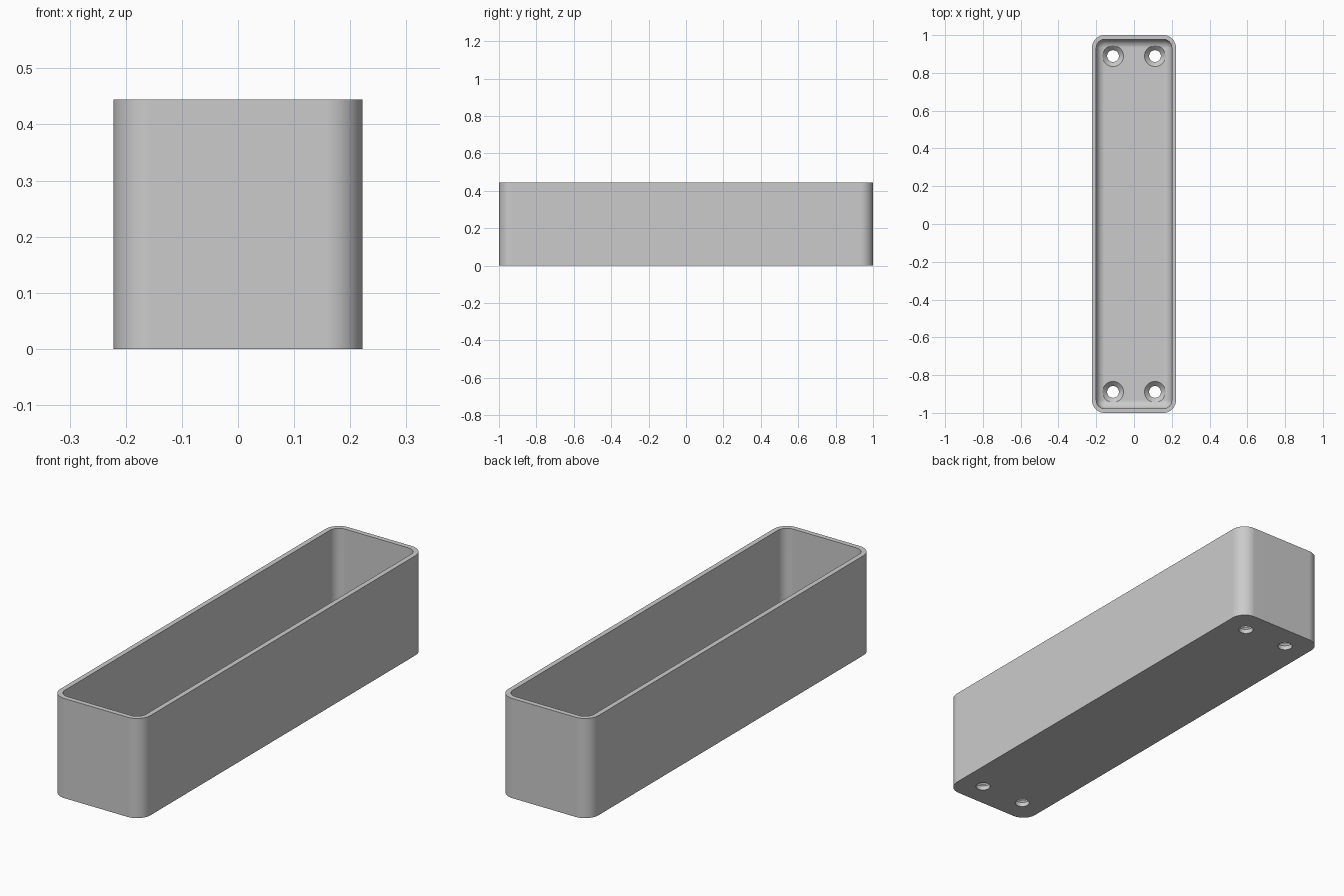
import bpy
import bmesh
from math import cos, sin, pi, radians

cube = bpy.data.objects.get("Cube")
if cube:
    bpy.data.objects.remove(cube, do_unlink=True)

# Main dimensions, all multiples of one unit
U = 2 / 90
HALF_X, HALF_Y, HEIGHT = 10 * U, 45 * U, 20 * U
WALL, FLOOR, CORNER, FILLET = U, 2 * U, 3 * U, 2 * U
HOLE_X, HOLE_Y, HOLE_R, SINK_R = 5 * U, 40 * U, 1.4 * U, 2.5 * U

grey = bpy.data.materials.new("light grey")
grey.use_nodes = True
colour = (0.6, 0.6, 0.6, 1)
grey.diffuse_color = colour
grey.node_tree.nodes["Principled BSDF"].inputs["Base Color"].default_value = colour


def rounded_ring(bm, inset, z, steps=10):
    """Rounded rectangle of vertices, moved inwards by inset."""
    r = max(CORNER - inset, 0.003)
    cx, cy = HALF_X - inset - r, HALF_Y - inset - r
    ring = []
    for k, (sx, sy) in enumerate([(1, 1), (-1, 1), (-1, -1), (1, -1)]):
        for i in range(steps + 1):
            a = (k + i / steps) * pi / 2
            ring.append(bm.verts.new((sx * cx + r * cos(a), sy * cy + r * sin(a), z)))
    return ring


def circle_ring(bm, x, y, r, z, n=32):
    return [bm.verts.new((x + r * cos(2 * pi * i / n), y + r * sin(2 * pi * i / n), z))
            for i in range(n)]


def skin(bm, rings):
    """Join successive rings and close both ends."""
    for a, b in zip(rings, rings[1:]):
        for i in range(len(a)):
            j = (i + 1) % len(a)
            bm.faces.new((a[i], a[j], b[j], b[i]))
    bm.faces.new(rings[0][::-1])
    bm.faces.new(rings[-1])


def finish(bm, name):
    bmesh.ops.recalc_face_normals(bm, faces=bm.faces)
    mesh = bpy.data.meshes.new(name)
    bm.to_mesh(mesh)
    bm.free()
    mesh.materials.append(grey)
    obj = bpy.data.objects.new(name, mesh)
    bpy.context.collection.objects.link(obj)
    return obj


# Open tray: outer wall, rim, inner wall, rounded inner floor edge
bm = bmesh.new()
rings = [rounded_ring(bm, 0, 0), rounded_ring(bm, 0, HEIGHT), rounded_ring(bm, WALL, HEIGHT)]
for i in range(9):
    a = i / 8 * pi / 2
    rings.append(rounded_ring(bm, WALL + FILLET * (1 - cos(a)),
                              FLOOR + FILLET * (1 - sin(a))))
skin(bm, rings)
tray = finish(bm, "tray")

# Countersunk screw holes
bm = bmesh.new()
for sx in (-1, 1):
    for sy in (-1, 1):
        x, y = sx * HOLE_X, sy * HOLE_Y
        profile = [(HOLE_R, -U), (HOLE_R, FLOOR - (SINK_R - HOLE_R)),
                   (SINK_R, FLOOR), (SINK_R, FLOOR + U)]
        skin(bm, [circle_ring(bm, x, y, r, z) for r, z in profile])
cutter = finish(bm, "screw_hole_cutter")
cutter.hide_render = True

bpy.ops.object.select_all(action='DESELECT')
tray.select_set(True)
bpy.context.view_layer.objects.active = tray
cut = tray.modifiers.new("screw holes", 'BOOLEAN')
cut.operation = 'DIFFERENCE'
cut.solver = 'EXACT'
cut.object = cutter
bpy.ops.object.modifier_apply(modifier=cut.name)
bpy.data.objects.remove(cutter, do_unlink=True)

# Smooth rounded corners, crisp rim and hole edges
bpy.ops.object.shade_smooth_by_angle(angle=radians(30))
weighted = tray.modifiers.new("even shading", 'WEIGHTED_NORMAL')
weighted.keep_sharp = True
